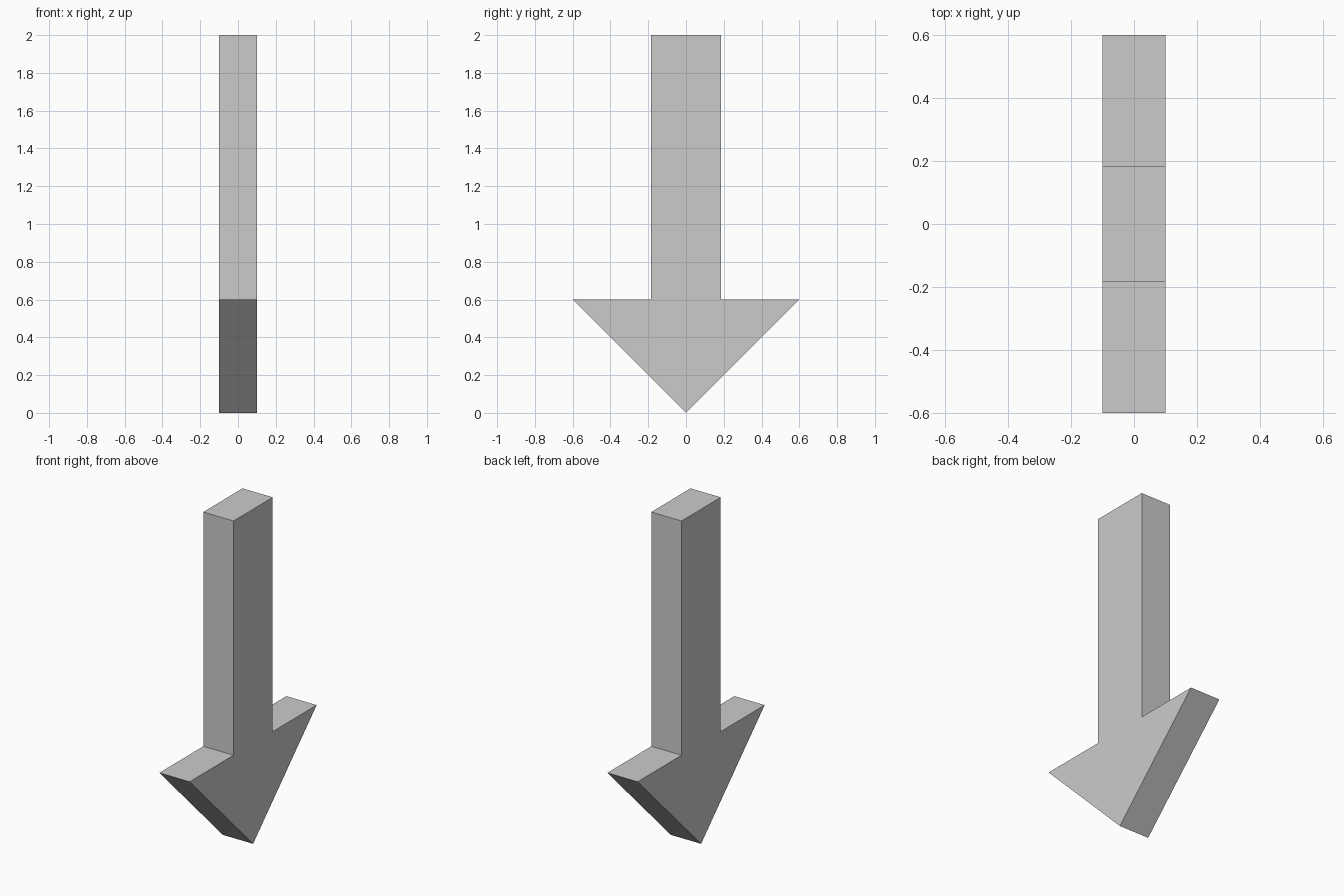
import bpy
import bmesh

cube = bpy.data.objects.get("Cube")
if cube:
    bpy.data.objects.remove(cube, do_unlink=True)

# Single light grey material
GREY = (0.6, 0.6, 0.6, 1.0)
grey = bpy.data.materials.new("light_grey")
grey.diffuse_color = GREY
grey.use_nodes = True
grey.node_tree.nodes["Principled BSDF"].inputs["Base Color"].default_value = GREY

# Half of the arrow outline in (y, z), from the top down to the tip
HALF_THICKNESS = 0.1
half = [(0.185, 2.0), (0.185, 0.6), (0.6, 0.6)]
outline = half + [(0.0, 0.0)] + [(-y, z) for y, z in reversed(half)]

# Extrude the mirrored outline across the thickness
bm = bmesh.new()
face = bm.faces.new([bm.verts.new((-HALF_THICKNESS, y, z)) for y, z in outline])
extruded = bmesh.ops.extrude_face_region(bm, geom=[face])
moved = [v for v in extruded["geom"] if isinstance(v, bmesh.types.BMVert)]
bmesh.ops.translate(bm, verts=moved, vec=(2 * HALF_THICKNESS, 0, 0))
bmesh.ops.recalc_face_normals(bm, faces=bm.faces[:])

mesh = bpy.data.meshes.new("down_arrow")
bm.to_mesh(mesh)
bm.free()
mesh.materials.append(grey)
arrow = bpy.data.objects.new("down_arrow", mesh)
bpy.context.collection.objects.link(arrow)
